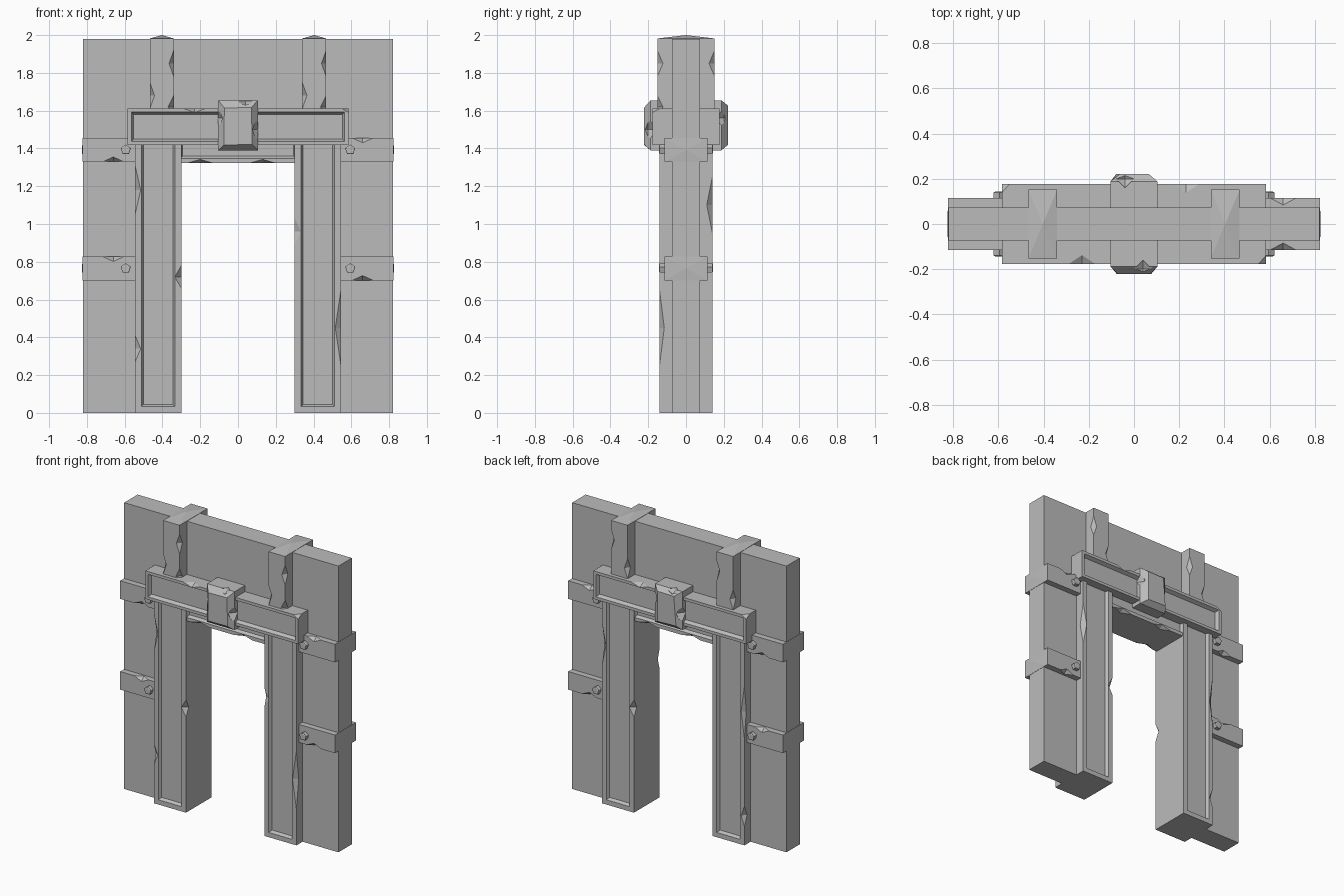
import bpy, bmesh, math, random
from mathutils import Matrix, Vector

random.seed(4)
if "Cube" in bpy.data.objects:
    bpy.data.objects.remove(bpy.data.objects["Cube"], do_unlink=True)

stone = bpy.data.materials.new("grey stone")
stone.use_nodes = True
GREY = (0.5, 0.5, 0.5, 1)
stone.diffuse_color = GREY
stone.node_tree.nodes["Principled BSDF"].inputs["Base Color"].default_value = GREY


def finish(name, bm):
    bmesh.ops.recalc_face_normals(bm, faces=bm.faces)
    mesh = bpy.data.meshes.new(name)
    bm.to_mesh(mesh)
    bm.free()
    mesh.materials.append(stone)
    obj = bpy.data.objects.new(name, mesh)
    bpy.context.scene.collection.objects.link(obj)
    return obj


def box(x0, x1, depth, z0, z1):
    """Block reaching from -depth to +depth in y."""
    bm = bmesh.new()
    m = Matrix.Translation(((x0 + x1) / 2, 0, (z0 + z1) / 2)) @ Matrix.Diagonal((x1 - x0, 2 * depth, z1 - z0, 1))
    bmesh.ops.create_cube(bm, size=1, matrix=m)
    return bm


def facing(bm, direction):
    bm.normal_update()
    return [f for f in bm.faces if f.normal.dot(Vector(direction)) > 0.9]


def panelled(bm, rim, depth):
    """Sink a bevelled panel into the front and back faces."""
    for side in (-1, 1):
        faces = facing(bm, (0, side, 0))
        bmesh.ops.inset_region(bm, faces=faces, thickness=rim, use_even_offset=True)
        bmesh.ops.inset_region(bm, faces=faces, thickness=0.012, depth=-depth, use_even_offset=True)
    return bm


def poke(bm, direction, height):
    bmesh.ops.poke(bm, faces=facing(bm, direction), offset=height)
    return bm


def chip(obj, chips):
    """Break edges with stretched octahedra: (centre, half sizes)."""
    bm = bmesh.new()
    for centre, size in chips:
        m = Matrix.Translation(centre) @ Matrix.Diagonal((*size, 1))
        for s in (1, -1):
            ring = [bm.verts.new(m @ Vector((math.cos(a), math.sin(a), 0)))
                    for a in (i * math.pi / 2 for i in range(4))] if s == 1 else ring
            tip = bm.verts.new(m @ Vector((0, 0, s)))
            for i in range(4):
                bm.faces.new((ring[i], ring[(i + 1) % 4], tip))
    cutter = finish("chip_cutter", bm)
    cutter.hide_render = True
    mod = obj.modifiers.new("chips", 'BOOLEAN')
    mod.operation, mod.solver, mod.object = 'DIFFERENCE', 'EXACT', cutter
    graph = bpy.context.evaluated_depsgraph_get()
    mesh = bpy.data.meshes.new_from_object(obj.evaluated_get(graph))
    obj.modifiers.clear()
    obj.data = mesh
    bpy.data.objects.remove(cutter, do_unlink=True)


# Wall with doorway
bm = bmesh.new()
W, D, TOP, GAP, HEAD = 0.82, 0.073, 1.98, 0.32, 1.34
outline = [(-W, 0), (-W, TOP), (W, TOP), (W, 0), (GAP, 0), (GAP, HEAD), (-GAP, HEAD), (-GAP, 0)]
face = bm.faces.new([bm.verts.new((x, -D, z)) for x, z in outline])
ext = bmesh.ops.extrude_face_region(bm, geom=[face])
bmesh.ops.translate(bm, vec=(0, 2 * D, 0), verts=[v for v in ext["geom"] if isinstance(v, bmesh.types.BMVert)])
finish("wall", bm)

# Door pillars with long sunk panels
PILLAR_Y = 0.14
pillar_chips = {
    "right": [((-0.545, -PILLAR_Y, 1.18), (0.03, 0.03, 0.13)), ((-0.545, -PILLAR_Y, 0.34), (0.03, 0.02, 0.07)),
              ((-0.30, -PILLAR_Y, 0.72), (0.035, 0.03, 0.06)), ((-0.545, PILLAR_Y, 0.92), (0.025, 0.02, 0.18)),
              ((-0.545, PILLAR_Y, 0.2), (0.025, 0.03, 0.07))],
    "left": [((0.30, -PILLAR_Y, 0.96), (0.035, 0.02, 0.07)), ((0.545, -PILLAR_Y, 0.45), (0.03, 0.025, 0.2)),
             ((0.30, PILLAR_Y, 0.72), (0.035, 0.03, 0.06)), ((0.545, PILLAR_Y, 1.1), (0.03, 0.03, 0.15))],
}
for side, (x0, x1) in {"right": (-0.545, -0.30), "left": (0.30, 0.545)}.items():
    pillar = finish(side + "_pillar", panelled(box(x0, x1, PILLAR_Y, 0, 1.47), 0.033, 0.02))
    chip(pillar, pillar_chips[side])

# Beam under the lintel
beam = finish("door_head", panelled(box(-0.33, 0.33, 0.13, 1.322, 1.48), 0.025, 0.02))
chip(beam, [((s * -x, s * 0.13, z), (0.07, 0.03, 0.02))
            for s in (-1, 1) for x, z in ((-0.2, 1.322), (0.13, 1.322))])

# Lintel
lintel = finish("lintel", panelled(box(-0.585, 0.585, 0.178, 1.417, 1.612), 0.02, 0.025))
chip(lintel, [((s * -x, s * 0.178, 1.612), (w, 0.04, 0.022))
              for s in (-1, 1) for x, w in ((-0.23, 0.06), (0.585, 0.035))])

# Keystone, rough hewn
bm = box(-0.105, 0.105, 0.222, 1.39, 1.655)
bmesh.ops.bevel(bm, geom=[e for e in bm.edges if abs(e.verts[0].co.y - e.verts[1].co.y) < 0.1],
                offset=0.035, segments=1, affect='EDGES')
for v in bm.verts:
    if abs(v.co.x) < 0.1:
        v.co.x += random.uniform(-0.01, 0.01)
        v.co.z += random.uniform(-0.008, 0.008) if v.co.z < 1.64 else 0
keystone = finish("keystone", bm)
chip(keystone, [((s * x, -s * 0.2, z), size) for s in (-1, 1) for x, z, size in
                ((0.105, 1.5, (0.04, 0.05, 0.06)), (-0.105, 1.56, (0.03, 0.05, 0.05)),
                 (0.04, 1.65, (0.05, 0.05, 0.025)))])

# Upper buttresses with shallow peaked tops
for side, s in (("right", -1), ("left", 1)):
    x0, x1 = sorted((s * 0.34, s * 0.467))
    post = finish(side + "_buttress", poke(box(x0, x1, 0.152, 1.59, 1.982), (0, 0, 1), 0.018))
    chip(post, [((x, y, z), (0.025, 0.03, h)) for y in (-0.152, 0.152)
                for x, z, h in ((x0, 1.68, 0.07), (x1, 1.85, 0.07))])
    chip(post, [((x1, -0.152, 1.62), (0.03, 0.03, 0.06))])

# Side bands through the wall, with five-sided bolts
for side, s in (("right", -1), ("left", 1)):
    for level, z0 in (("lower", 0.702), ("upper", 1.33)):
        x0, x1 = sorted((s * 0.53, s * 0.822))
        band = finish(f"{level}_{side}_band", poke(box(x0, x1, 0.114, z0, z0 + 0.125), (s, 0, 0), 0.004))
        top = (s < 0) == (level == "lower")
        chip(band, [((s * 0.66, y, z0 + (0.125 if top else 0)), (0.055, 0.03, 0.025))
                    for y in (-0.114, 0.114)])
        for end, d in (("front", -1), ("back", 1)):
            bm = bmesh.new()
            m = Matrix.Translation((s * 0.594, d * 0.12, z0 + 0.063)) @ Matrix.Rotation(math.pi / 2, 4, 'X')
            bmesh.ops.create_cone(bm, cap_ends=True, segments=5, radius1=0.028, radius2=0.028, depth=0.04, matrix=m)
            bmesh.ops.inset_region(bm, faces=facing(bm, (0, d, 0)), thickness=0.006, depth=0.003)
            finish(f"{level}_{side}_{end}_bolt", bm)
